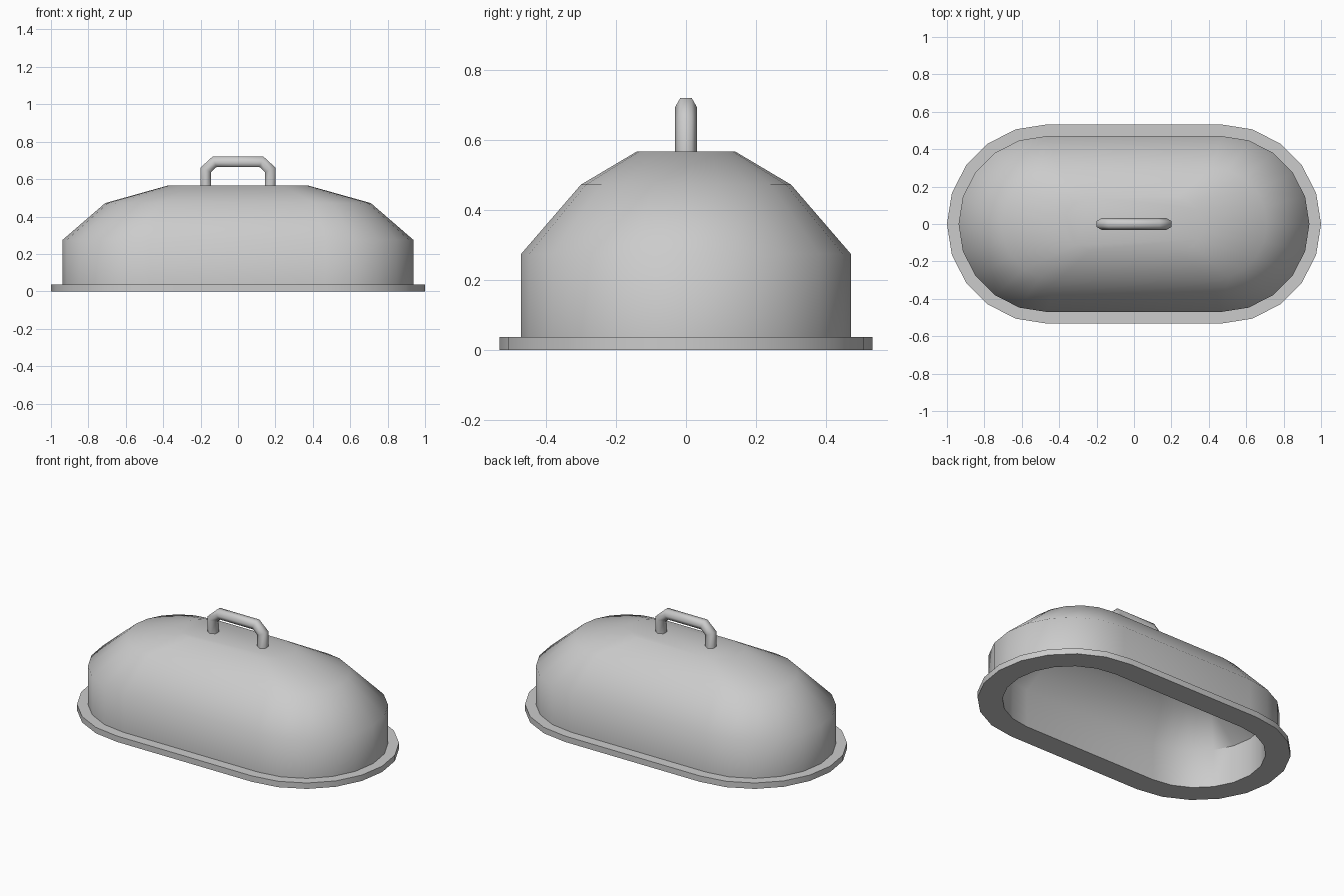
import bpy, bmesh
from math import pi, sin, cos, radians
from mathutils import Vector

if "Cube" in bpy.data.objects:
    bpy.data.objects.remove(bpy.data.objects["Cube"])


def oval(cx, r, z, seg=10):
    """Stadium outline: two half circles of radius r centred at x = +-cx."""
    pts = []
    for side, start in ((1, -pi / 2), (-1, pi / 2)):
        for i in range(seg + 1):
            a = start + pi * i / seg
            pts.append(Vector((side * cx + r * cos(a), r * sin(a), z)))
    return pts


def loft(name, rings, angle):
    """Skin a list of equal-length rings and cap both ends."""
    bm = bmesh.new()
    loops = [[bm.verts.new(p) for p in ring] for ring in rings]
    n = len(loops[0])
    for a, b in zip(loops, loops[1:]):
        for i in range(n):
            j = (i + 1) % n
            bm.faces.new((a[i], a[j], b[j], b[i]))
    bm.faces.new(loops[0])
    bm.faces.new(loops[-1])
    bmesh.ops.recalc_face_normals(bm, faces=bm.faces)
    mesh = bpy.data.meshes.new(name)
    bm.to_mesh(mesh)
    bm.free()
    obj = bpy.data.objects.new(name, mesh)
    bpy.context.collection.objects.link(obj)
    bpy.ops.object.select_all(action='DESELECT')
    obj.select_set(True)
    bpy.context.view_layer.objects.active = obj
    bpy.ops.object.shade_smooth_by_angle(angle=radians(angle))
    return obj


# Hollow cover: from the inner ceiling, down, round the rim, up to the outer top
cover_profile = [
    (0.23, 0.09, 0.495), (0.405, 0.235, 0.41), (0.468, 0.39, 0.24),
    (0.468, 0.39, 0.0),
    (0.468, 0.532, 0.0), (0.468, 0.532, 0.037), (0.468, 0.47, 0.037),
    (0.468, 0.47, 0.275), (0.41, 0.30, 0.472), (0.23, 0.14, 0.567),
]
loft("cover", [oval(*p) for p in cover_profile], 50)

# Handle: six-sided bar swept along a bent path with mitred corners
half = [(-0.172, 0.55), (-0.172, 0.65), (-0.126, 0.692)]
path = [Vector(p) for p in half + [(-x, z) for x, z in reversed(half)]]
rings = []
for k, p in enumerate(path):
    d_in = (p - path[max(k - 1, 0)]) if k else path[1] - p
    d_out = (path[k + 1] - p) if k < len(path) - 1 else d_in
    d_in, d_out = d_in.normalized(), d_out.normalized()
    t = (d_in + d_out).normalized()
    side = Vector((-t.y, t.x)) / t.dot(d_in)
    ring = []
    for i in range(6):
        a = pi * i / 3
        q = p + side * (0.032 * sin(a))
        ring.append(Vector((q.x, 0.032 * cos(a), q.y)))
    rings.append(ring)
loft("handle", rings, 62)
